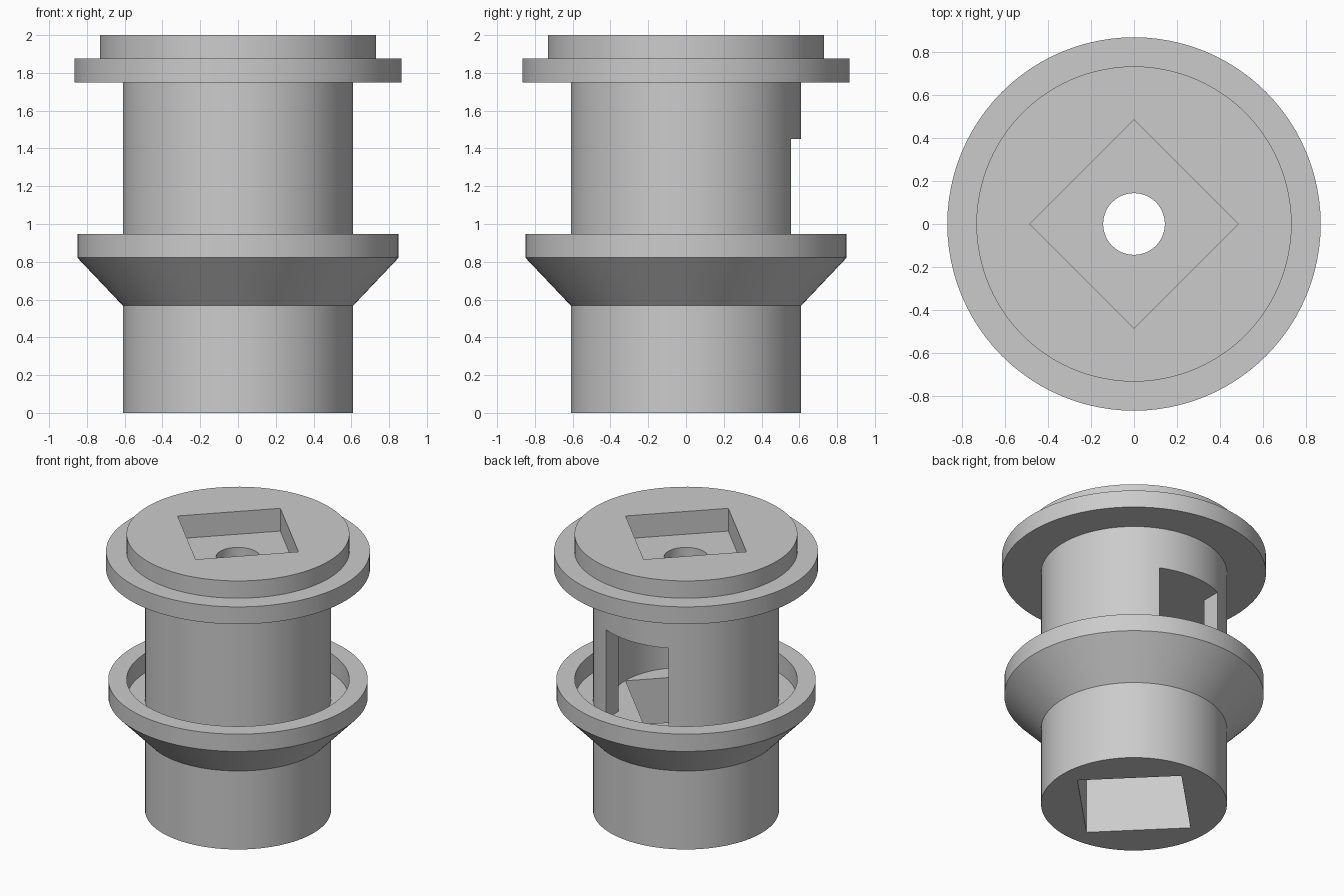
import bpy, bmesh, math
from mathutils import Matrix, Vector

old = bpy.data.objects.get("Cube")
if old:
    bpy.data.objects.remove(old, do_unlink=True)

SEGMENTS = 96
FLOOR = 0.807      # shared level of the chamber floor and the collar trough
CEILING = 1.451    # top of the chamber and its window

grey = bpy.data.materials.new("plain_grey")
grey.use_nodes = True
colour = (0.6, 0.6, 0.6, 1)
grey.diffuse_color = colour
grey.node_tree.nodes["Principled BSDF"].inputs["Base Color"].default_value = colour


def finish(name, bm):
    """Turn a bmesh into a linked object with the grey material."""
    bmesh.ops.recalc_face_normals(bm, faces=bm.faces)
    mesh = bpy.data.meshes.new(name)
    bm.to_mesh(mesh)
    bm.free()
    mesh.materials.append(grey)
    obj = bpy.data.objects.new(name, mesh)
    bpy.context.collection.objects.link(obj)
    return obj


def lathe(name, profile):
    """Revolve (radius, height) points around z; the ends lie on the axis."""
    bm = bmesh.new()
    verts = [bm.verts.new((r, 0, z)) for r, z in profile]
    edges = [bm.edges.new(pair) for pair in zip(verts, verts[1:])]
    bmesh.ops.spin(bm, geom=verts + edges, cent=(0, 0, 0), axis=(0, 0, 1),
                   angle=math.tau, steps=SEGMENTS, use_merge=True)
    bmesh.ops.remove_doubles(bm, verts=bm.verts, dist=0.0001)
    bmesh.ops.dissolve_limit(bm, angle_limit=0.001, verts=bm.verts, edges=bm.edges)
    return finish(name, bm)


def prism(name, sides, radius, bottom, top):
    """Upright prism with its first corner on the x axis."""
    bm = bmesh.new()
    ring = [Matrix.Rotation(math.tau * i / sides, 3, "Z") @ Vector((radius, 0, bottom))
            for i in range(sides)]
    face = bm.faces.new([bm.verts.new(p) for p in ring])
    raised = bmesh.ops.extrude_face_region(bm, geom=[face])["geom"]
    bmesh.ops.translate(bm, vec=(0, 0, top - bottom),
                        verts=[v for v in raised if isinstance(v, bmesh.types.BMVert)])
    return finish(name, bm)


def block(name, low, high):
    bm = bmesh.new()
    bmesh.ops.create_cube(bm, size=1)
    for v in bm.verts:
        v.co = [a if c < 0 else b for c, a, b in zip(v.co, low, high)]
    return finish(name, bm)


# Turned body: foot, flared collar with a trough, neck, flange and raised cap
body = lathe("flanged_hub", [
    (0, 0), (0.61, 0), (0.61, 0.568),
    (0.851, 0.822), (0.851, 0.947), (0.73, 0.947), (0.73, FLOOR),
    (0.61, FLOOR), (0.61, 1.75),
    (0.866, 1.75), (0.866, 1.875), (0.731, 1.875), (0.731, 2), (0, 2),
])

# Hollows: chamber, back window, top and bottom square sockets, centre bore
cutters = [
    prism("chamber_cutter", SEGMENTS, 0.487, FLOOR, CEILING),
    block("window_cutter", (-0.25, 0.2, FLOOR), (0.25, 0.67, CEILING)),
    prism("bottom_socket_cutter", 4, 0.484, -0.2, 0.95),
    prism("bore_cutter", SEGMENTS, 0.143, 1.2, 1.9),
    prism("top_socket_cutter", 4, 0.484, 1.835, 2.2),
]
for cutter in cutters:
    cutter.hide_render = True
    mod = body.modifiers.new(cutter.name, "BOOLEAN")
    mod.operation = "DIFFERENCE"
    mod.solver = "EXACT"
    mod.object = cutter

# Bake the cuts and drop the cutters
bpy.context.view_layer.update()
depsgraph = bpy.context.evaluated_depsgraph_get()
cut_mesh = bpy.data.meshes.new_from_object(body.evaluated_get(depsgraph))
body.modifiers.clear()
body.data = cut_mesh
for cutter in cutters:
    bpy.data.objects.remove(cutter, do_unlink=True)

# Smooth round walls, crisp rims
bpy.ops.object.select_all(action="DESELECT")
body.select_set(True)
bpy.context.view_layer.objects.active = body
bpy.ops.object.shade_smooth_by_angle(angle=math.radians(30))
